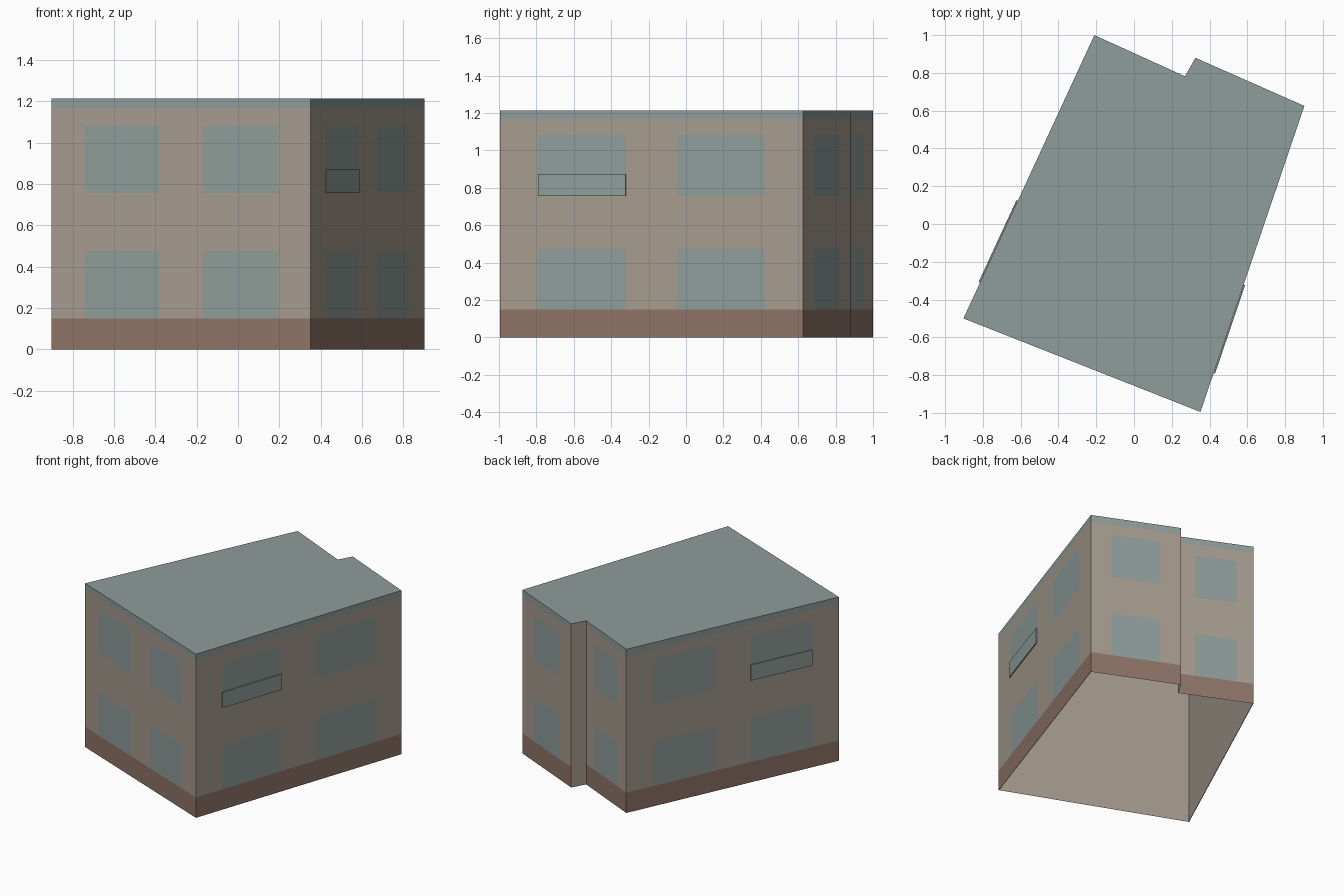
import bpy, bmesh
from mathutils import Vector

if "Cube" in bpy.data.objects:
    bpy.data.objects.remove(bpy.data.objects["Cube"], do_unlink=True)


def material(name, rgb):
    m = bpy.data.materials.new(name)
    m.use_nodes = True
    m.diffuse_color = (*rgb, 1)
    m.node_tree.nodes["Principled BSDF"].inputs["Base Color"].default_value = (*rgb, 1)
    return m


PLASTER = material("beige plaster", (0.381, 0.328, 0.275))
BASE = material("brown base", (0.275, 0.174, 0.136))
GREY = material("blue grey", (0.275, 0.337, 0.323))

# Footprint, counter-clockwise from the front right-hand-view corner
HEIGHT = 1.213
CORNERS = [Vector(p) for p in [(-0.903, -0.5), (0.352, -0.995), (0.902, 0.625),
                               (0.325, 0.88), (0.27, 0.782), (-0.21, 1.0)]]
ROWS = [0, 0.15, 0.475, 0.757, 1.083, 1.165, HEIGHT]
PAIR = [0, 0.127, 0.416, 0.584, 0.873, 1]
SINGLE = [0, 0.23, 0.77, 1]
PLAIN = [0, 1]


def wall_point(a, b, u, z, out=0.0):
    along = b - a
    normal = Vector((along.y, -along.x)).normalized()
    p = a + along * u + normal * out
    return (p.x, p.y, z)


def finish(name, bm, mats):
    mesh = bpy.data.meshes.new(name)
    bm.to_mesh(mesh)
    bm.free()
    for m in mats:
        mesh.materials.append(m)
    obj = bpy.data.objects.new(name, mesh)
    bpy.context.collection.objects.link(obj)
    return obj


def wall(name, a, b, columns, rows=ROWS, out=0.0):
    """Grid of faces; rows and columns decide which are base, trim or window."""
    bm = bmesh.new()
    grid = [[bm.verts.new(wall_point(a, b, u, z, out)) for u in columns] for z in rows]
    for r in range(len(rows) - 1):
        for c in range(len(columns) - 1):
            f = bm.faces.new((grid[r][c], grid[r][c + 1], grid[r + 1][c + 1], grid[r + 1][c]))
            if len(rows) > 2:
                if r == 0:
                    f.material_index = 1
                elif r == len(rows) - 2 or (r % 2 == 1 and c % 2 == 1):
                    f.material_index = 2
    return finish(name, bm, [PLASTER, BASE, GREY])


def balcony_panel(name, a, b, u0, u1):
    """Thin panel in front of the lower part of an upper window."""
    bm = bmesh.new()
    z0, z1 = ROWS[3], 0.873
    rings = [[bm.verts.new(wall_point(a, b, u, z, out))
              for u, z in ((u0, z0), (u1, z0), (u1, z1), (u0, z1))] for out in (0.001, 0.008)]
    bm.faces.new(rings[0])
    bm.faces.new(rings[1])
    for i in range(4):
        j = (i + 1) % 4
        bm.faces.new((rings[0][i], rings[0][j], rings[1][j], rings[1][i]))
    bmesh.ops.recalc_face_normals(bm, faces=bm.faces)
    return finish(name, bm, [GREY])


# Outer walls and plain inner lining
sides = list(zip(CORNERS, CORNERS[1:] + CORNERS[:1]))
names = ["front_wall", "left_wall", "back_left_wall", "notch_wall", "back_right_wall", "right_wall"]
layouts = [PAIR, PAIR, SINGLE, PLAIN, SINGLE, PAIR]
for (a, b), name, columns in zip(sides, names, layouts):
    if columns is PLAIN:
        wall(name, a, b, PLAIN, [0, HEIGHT])
    else:
        wall(name, a, b, columns)
        wall(name + "_lining", a, b, [0.005, 0.995], [0, HEIGHT - 0.002], -0.005)

# Flat roof; the underside of the building stays open
bm = bmesh.new()
bm.faces.new([bm.verts.new((p.x, p.y, HEIGHT)) for p in CORNERS])
finish("roof", bm, [GREY])

# Balcony panels on the two long sides, both near the front
balcony_panel("left_balcony_panel", *sides[1], PAIR[1], PAIR[2])
balcony_panel("right_balcony_panel", *sides[5], PAIR[3], PAIR[4])
